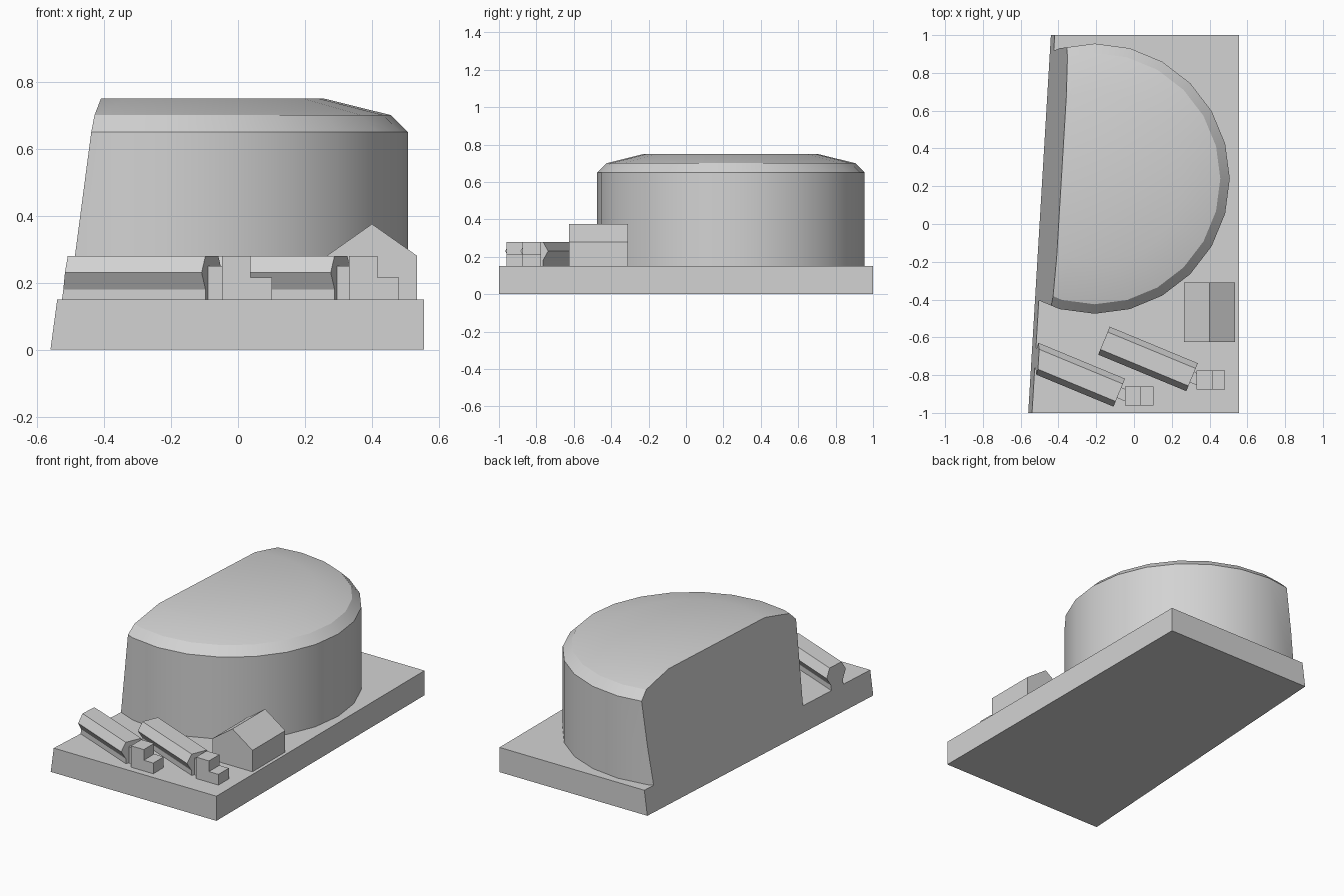
import bpy, bmesh, math
from mathutils import Matrix, Vector

if "Cube" in bpy.data.objects:
    bpy.data.objects.remove(bpy.data.objects["Cube"])

grey = bpy.data.materials.new("light grey")
grey.diffuse_color = (0.65, 0.65, 0.65, 1)
grey.use_nodes = True
grey.node_tree.nodes["Principled BSDF"].inputs["Base Color"].default_value = grey.diffuse_color

GROUND = 0.15  # top of the slab


def finish(name, bm, smooth=False):
    """Trim everything with the slanted left-hand plane, then make the object."""
    cut = bmesh.ops.bisect_plane(
        bm, geom=bm.verts[:] + bm.edges[:] + bm.faces[:], dist=1e-5,
        plane_co=Vector((-0.5, 0, 0)), plane_no=Vector((1, -0.06, -0.135)).normalized(),
        clear_inner=True)["geom_cut"]
    edges = [e for e in cut if isinstance(e, bmesh.types.BMEdge)]
    if edges:
        bmesh.ops.holes_fill(bm, edges=edges, sides=0)
    bmesh.ops.recalc_face_normals(bm, faces=bm.faces[:])
    mesh = bpy.data.meshes.new(name)
    bm.to_mesh(mesh)
    bm.free()
    mesh.materials.append(grey)
    obj = bpy.data.objects.new(name, mesh)
    bpy.context.collection.objects.link(obj)
    if smooth:
        bpy.context.view_layer.objects.active = obj
        obj.select_set(True)
        bpy.ops.object.shade_smooth_by_angle(angle=math.radians(29))
        obj.select_set(False)
    return obj


def prism(name, profile, length, x, y, angle=0):
    """Extrude an (x, z) profile along local y, turn it about z and place it."""
    bm = bmesh.new()
    face = bm.faces.new([bm.verts.new((px, -length / 2, pz)) for px, pz in profile])
    ext = bmesh.ops.extrude_face_region(bm, geom=[face])["geom"]
    bmesh.ops.translate(bm, vec=(0, length, 0),
                        verts=[v for v in ext if isinstance(v, bmesh.types.BMVert)])
    bm.transform(Matrix.Translation((x, y, 0)) @ Matrix.Rotation(math.radians(angle), 4, 'Z'))
    # the extruded start face is kept as the second cap
    return finish(name, bm)


# Ground slab
prism("ground_slab", [(-0.7, 0), (0.555, 0), (0.555, GROUND), (-0.7, GROUND)], 2, 0, 0)

# Big storage tank with a bevelled roof
bm = bmesh.new()
SIDES = 24
rings = []
for r, z in [(0.715, GROUND), (0.715, 0.65), (0.665, 0.70), (0.463, 0.75)]:
    rings.append([bm.verts.new((-0.208 + r * math.cos(i * math.tau / SIDES),
                                0.24 + r * math.sin(i * math.tau / SIDES), z))
                  for i in range(SIDES)])
for lo, hi in zip(rings, rings[1:]):
    for i in range(SIDES):
        j = (i + 1) % SIDES
        bm.faces.new((lo[i], lo[j], hi[j], hi[i]))
bm.faces.new(rings[0])
bm.faces.new(rings[-1])
finish("storage_tank", bm, smooth=True)

# Gabled shed
prism("shed", [(-0.135, GROUND), (0.135, GROUND), (0.135, 0.28), (0, 0.375), (-0.135, 0.28)],
      0.315, 0.40, -0.4675)

# Two tanker trucks: trailer on a plinth, hitch and stepped cab
half = [(0.05, GROUND), (0.05, 0.18), (0.08, 0.23), (0.05, 0.28)]
trailer = half + [(-x, z) for x, z in reversed(half)]
hitch = [(-0.03, GROUND), (0.03, GROUND), (0.03, 0.25), (-0.03, 0.25)]
cab = [(0, GROUND), (0.15, GROUND), (0.15, 0.215), (0.086, 0.215), (0.086, 0.28), (0, 0.28)]
TURN = -112.5
dx, dy = -math.sin(math.radians(TURN)), math.cos(math.radians(TURN))
LENGTH = 0.505
for label, ex, ey, cx, cy in [("left", -0.078, -0.893, -0.048, -0.91),
                              ("right", 0.3075, -0.811, 0.331, -0.825)]:
    prism(label + "_trailer", trailer, LENGTH,
          ex - dx * LENGTH / 2, ey - dy * LENGTH / 2, TURN)
    prism(label + "_hitch", hitch, 0.1, ex + dx * 0.005, ey + dy * 0.005, TURN)
    prism(label + "_cab", cab, 0.1, cx, cy)
